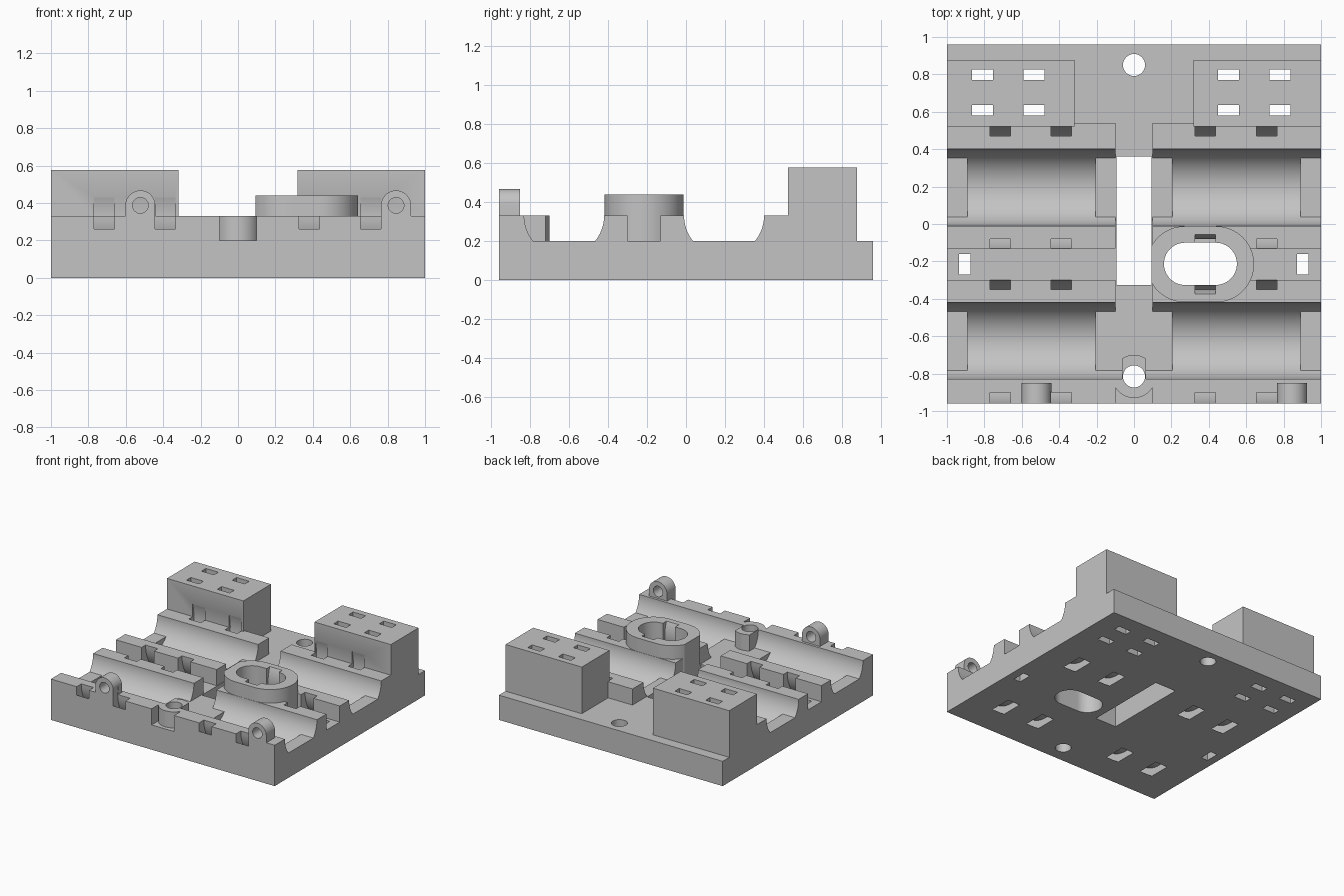
import bpy, bmesh
from math import sin, cos, pi, asin, acos

cube = bpy.data.objects.get("Cube")
if cube:
    bpy.data.objects.remove(cube, do_unlink=True)

grey = bpy.data.materials.new("plain grey plastic")
grey.use_nodes = True
colour = (0.55, 0.55, 0.55, 1)
grey.diffuse_color = colour
grey.node_tree.nodes["Principled BSDF"].inputs["Base Color"].default_value = colour

FLOOR, RIDGE, R = 0.2, 0.33, 0.205
TROUGHS = (0.195, -0.625)      # y of the two bearing axes
TIES = (-0.715, -0.39, 0.38, 0.71)


def arc(cx, cy, r, a, b, n=64):
    return [(cx + r * cos(a + (b - a) * i / n), cy + r * sin(a + (b - a) * i / n))
            for i in range(n + 1)]


def circle(cx, cy, r):
    return arc(cx, cy, r, 0, 2 * pi)[:-1]


def stadium(cx, cy, r, half):
    return arc(cx + half, cy, r, -pi / 2, pi / 2, 32) + arc(cx - half, cy, r, pi / 2, 1.5 * pi, 32)


def prism(name, pts, axis, a, b):
    """Extrude a 2D outline along an axis from a to b."""
    place = {"X": lambda u, v, t: (t, u, v),
             "Y": lambda u, v, t: (u, t, v),
             "Z": lambda u, v, t: (u, v, t)}[axis]
    bm = bmesh.new()
    lo = [bm.verts.new(place(u, v, a)) for u, v in pts]
    hi = [bm.verts.new(place(u, v, b)) for u, v in pts]
    bm.faces.new(lo)
    bm.faces.new(hi)
    for i in range(len(pts)):
        j = (i + 1) % len(pts)
        bm.faces.new((lo[i], lo[j], hi[j], hi[i]))
    bmesh.ops.recalc_face_normals(bm, faces=bm.faces)
    me = bpy.data.meshes.new(name)
    bm.to_mesh(me)
    bm.free()
    me.materials.append(grey)
    ob = bpy.data.objects.new(name, me)
    bpy.context.collection.objects.link(ob)
    return ob


def box(name, x0, x1, y0, y1, z0, z1):
    return prism(name, [(x0, y0), (x1, y0), (x1, y1), (x0, y1)], "Z", z0, z1)


def combine(target, other, op):
    mod = target.modifiers.new("bool", "BOOLEAN")
    mod.operation, mod.solver, mod.object = op, "EXACT", other
    with bpy.context.temp_override(object=target, active_object=target):
        bpy.ops.object.modifier_apply(modifier=mod.name)
    bpy.data.objects.remove(other, do_unlink=True)


# Base plate
body = box("carriage_plate", -1, 1, -0.96, 0.96, 0, FLOOR)


def add(ob):
    combine(body, ob, "UNION")


def cut(ob):
    combine(body, ob, "DIFFERENCE")


# Ridges between the bearing troughs
add(box("front_ridge", -1, 1, -0.96, -0.77, 0.1, RIDGE))
for x0, x1 in ((-1, -0.1), (0.1, 1)):
    for y0, y1 in ((-0.48, -0.3), (-0.13, 0.05), (0.34, 0.54)):
        add(box("ridge", x0, x1, y0, y1, 0.1, RIDGE))

# Tall rear blocks
for x0, x1 in ((-1, -0.318), (0.318, 1)):
    add(box("rear_block", x0, x1, 0.522, 0.876, 0.1, 0.577))

# Oval collar
add(prism("oval_collar", stadium(0.355, -0.215, 0.203, 0.084), "Z", 0.1, 0.44))

# Curved-sided troughs with a flat floor, and deeper bearing pockets
drop = asin((RIDGE - FLOOR) / R)
for y in TROUGHS:
    right = arc(y, RIDGE, R, -drop, 0, 12)
    left = arc(y, RIDGE, R, pi, pi + drop, 12)
    cut(prism("trough_cutter", right + [(y + R, 0.7), (y - R, 0.7)] + left, "X", -1.1, 1.1))
    lower = arc(y, RIDGE, R, pi + drop, 2 * pi - drop, 32)
    half = R * cos(drop)
    for x0, x1 in ((-0.89, -0.205), (0.205, 0.89)):
        cut(prism("pocket_cutter", lower + [(y + half, 0.23), (y - half, 0.23)], "X", x0, x1))

# Notch in the front ridge and the screw boss standing in it
cut(box("notch_cutter", -0.1, 0.1, -1.1, -0.86, FLOOR, 0.6))
BY, BR = -0.815, 0.115
fa, ba = acos(0.108 / BR), acos(0.065 / BR)
add(prism("screw_boss", arc(0, BY, BR, pi + fa, 2 * pi - fa, 24) + [(0.065, -0.84)]
          + arc(0, BY, BR, ba, pi - ba, 16) + [(-0.065, -0.84)], "Z", 0.1, RIDGE))

# Belt lugs on the front ridge
for x in (-0.522, 0.845):
    outline = arc(x, 0.387, 0.08, 0, pi, 32) + [(x - 0.08, 0.28), (x + 0.08, 0.28)]
    add(prism("lug", outline, "Y", -0.96, -0.85))
    cut(prism("lug_hole", circle(x, 0.387, 0.042), "Y", -1.1, -0.7))

# Ring-shaped cable tie channels around each bearing
for y in TROUGHS:
    for x in TIES:
        ring = prism("tie_cutter", circle(y, RIDGE, 0.342), "X", x - 0.055, x + 0.055)
        combine(ring, prism("tie_core", circle(y, RIDGE, 0.275), "X", x - 0.1, x + 0.1), "DIFFERENCE")
        cut(ring)

# Openings straight through
cut(prism("oval_opening", stadium(0.355, -0.213, 0.113, 0.082), "Z", -0.1, 0.8))
cut(box("centre_slot", -0.094, 0.094, -0.325, 0.362, -0.1, 0.8))
for y in (0.85, BY):
    cut(prism("screw_hole", circle(0, y, 0.059), "Z", -0.1, 0.8))
for x in (-0.905, 0.902):
    cut(box("side_slot", x - 0.03, x + 0.03, -0.27, -0.16, -0.1, 0.8))
for x in (-0.81, -0.535, 0.506, 0.78):
    for y in (0.607, 0.798):
        cut(box("block_slot", x - 0.056, x + 0.056, y - 0.028, y + 0.028, -0.1, 0.8))

# Smooth curved walls, keep sharp edges
bpy.ops.object.select_all(action="DESELECT")
body.select_set(True)
bpy.context.view_layer.objects.active = body
bpy.ops.object.shade_smooth_by_angle(angle=pi / 6)
